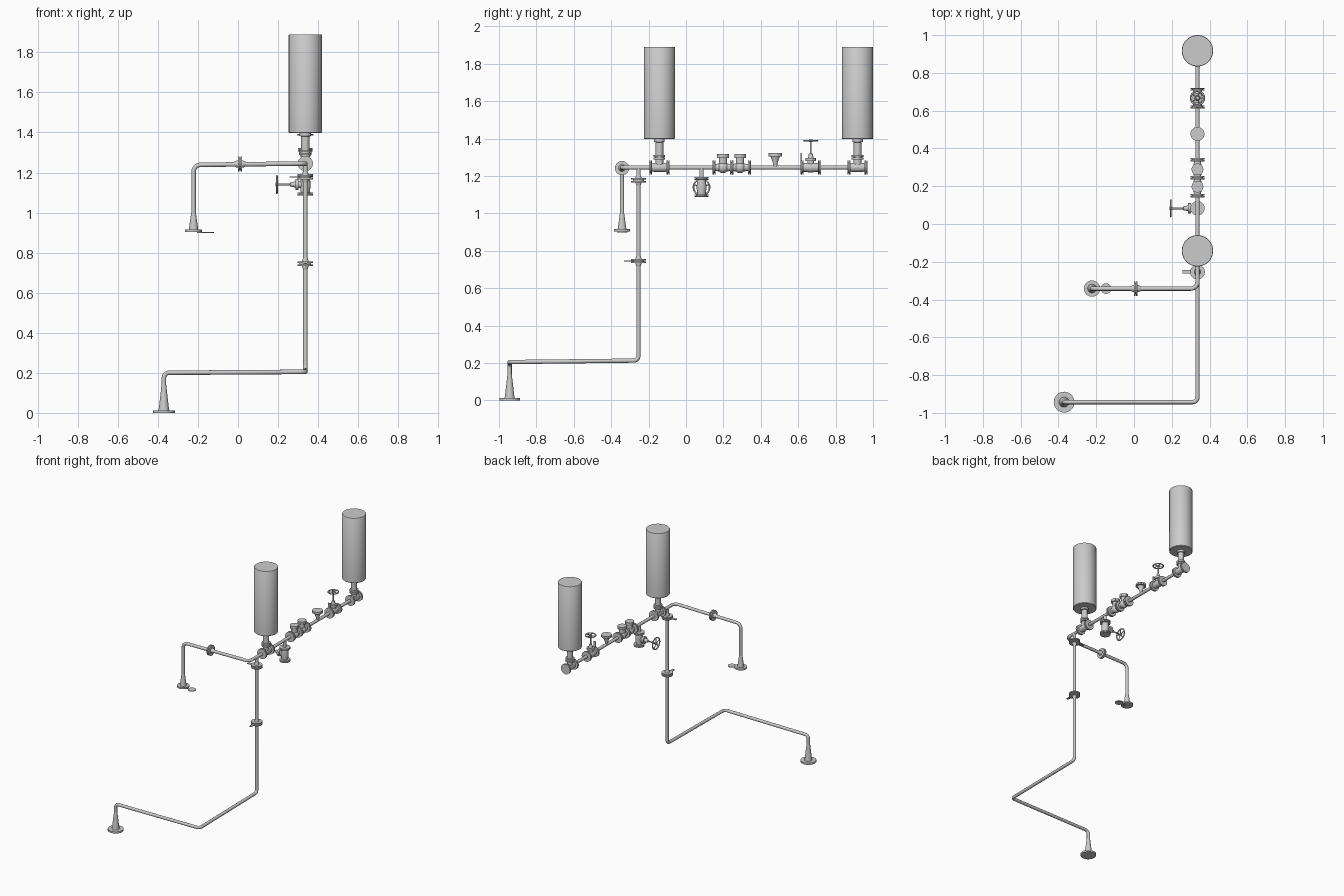
import bpy, bmesh, math
from mathutils import Vector

if "Cube" in bpy.data.objects:
    bpy.data.objects.remove(bpy.data.objects["Cube"])

X, Z = 0.336, 1.245            # main header line runs along y at this x, z
PR = 0.0115                    # pipe radius
AX = {'x': (1, 0, 0), '-x': (-1, 0, 0), 'y': (0, 1, 0), '-y': (0, -1, 0),
      'z': (0, 0, 1), '-z': (0, 0, -1)}


def finish(name, bm):
    bmesh.ops.recalc_face_normals(bm, faces=bm.faces)
    me = bpy.data.meshes.new(name)
    bm.to_mesh(me)
    bm.free()
    ob = bpy.data.objects.new(name, me)
    bpy.context.collection.objects.link(ob)
    return ob


def lathe(name, prof, loc, axis='z', n=32):
    """Revolve closed (radius, height) profile from bottom to top around axis."""
    q = Vector((0, 0, 1)).rotation_difference(Vector(AX[axis]))
    bm = bmesh.new()
    rings = []
    for r, h in prof:
        rings.append([bm.verts.new(Vector(loc) + q @ Vector((
            r * math.cos(2 * math.pi * i / n), r * math.sin(2 * math.pi * i / n), h)))
            for i in range(n)])
    for a, b in zip(rings, rings[1:]):
        for i in range(n):
            bm.faces.new((a[i], a[(i + 1) % n], b[(i + 1) % n], b[i]))
    bm.faces.new(rings[0][::-1])
    bm.faces.new(rings[-1])
    return finish(name, bm)


def disc(name, r, t, loc, axis='z'):
    return lathe(name, [(r, -t / 2), (r, t / 2)], loc, axis)


def pipe(name, pts, r=PR, bend=0.03, cyclic=False):
    """Round pipe through points with filleted elbows."""
    pts = [Vector(p) for p in pts]
    path = pts[:]
    if not cyclic:
        path = [pts[0]]
        for a, p, b in zip(pts, pts[1:], pts[2:]):
            s, e = p + (a - p).normalized() * bend, p + (b - p).normalized() * bend
            for i in range(9):
                t = math.pi / 2 * i / 8
                path.append(p + (s - p) * (1 - math.sin(t)) + (e - p) * (1 - math.cos(t)))
        path.append(pts[-1])
    cu = bpy.data.curves.new(name, 'CURVE')
    cu.dimensions = '3D'
    cu.bevel_depth, cu.bevel_resolution, cu.use_fill_caps = r, 5, True
    sp = cu.splines.new('POLY')
    sp.points.add(len(path) - 1)
    for q, p in zip(sp.points, path):
        q.co = (*p, 1)
    sp.use_cyclic_u = cyclic
    ob = bpy.data.objects.new(name, cu)
    bpy.context.collection.objects.link(ob)
    return ob


def box(name, loc, size):
    bm = bmesh.new()
    bmesh.ops.create_cube(bm, size=1)
    for v in bm.verts:
        v.co = Vector(loc) + Vector([c * s for c, s in zip(v.co, size)])
    return finish(name, bm)


def flange_pair(name, loc, axis, r=0.038, t=0.008, gap=0.003):
    d = Vector(AX[axis]) * (t + gap) / 2
    for s in (-1, 1):
        disc(name, r, t, Vector(loc) + d * s, axis)
    disc(name + "_gasket", r * 0.75, gap * 1.5, loc, axis)


def handwheel(name, c, axis, r):
    q = Vector((0, 0, 1)).rotation_difference(Vector(AX[axis]))
    at = lambda k, n, rr: Vector(c) + q @ Vector((rr * math.cos(2 * math.pi * k / n),
                                                  rr * math.sin(2 * math.pi * k / n), 0))
    pipe(name + "_rim", [at(k, 40, r) for k in range(40)], 0.0045, cyclic=True)
    for k in range(5):
        pipe(name + "_spoke", [c, at(k, 5, r)], 0.003)
    disc(name + "_hub", 0.009, 0.012, c, axis)


# header with upper branch, and lower branch
pipe("header_pipe", [(X, 0.95, Z), (X, -0.342, Z), (-0.222, -0.342, 1.238), (-0.222, -0.342, 0.99)], bend=0.035)
pipe("lower_pipe", [(X, -0.254, Z), (X, -0.254, 0.213), (X, -0.943, 0.205),
                    (-0.37, -0.943, 0.2), (-0.37, -0.943, 0.12)], bend=0.026)

# bell feet
lathe("lower_foot_bell", [(0.027, 0), (0.024, 0.02), (0.013, 0.115), (PR, 0.13)], (-0.37, -0.943, 0.012))
disc("lower_foot_flange", 0.055, 0.013, (-0.37, -0.943, 0.0065))
lathe("upper_foot_bell", [(0.024, 0), (0.022, 0.015), (0.013, 0.08), (PR, 0.09)], (-0.222, -0.342, 0.91))
disc("upper_foot_flange", 0.043, 0.012, (-0.222, -0.342, 0.909))
disc("spectacle_disc", 0.028, 0.005, (-0.148, -0.342, 0.9))
box("spectacle_web", (-0.18, -0.342, 0.9), (0.05, 0.014, 0.005))

# branch flanges and blind handles
lathe("branch_hub", [(PR, -0.03), (0.018, -0.015), (0.018, 0.015), (PR, 0.03)], (0.01, -0.342, Z - 0.003), 'x')
flange_pair("branch_flange", (0.01, -0.342, Z - 0.003), 'x')
for z in (1.177, 0.745):
    lathe("riser_hub", [(PR, -0.028), (0.017, -0.012), (0.017, 0.012), (PR, 0.028)], (X, -0.254, z))
    flange_pair("riser_flange", (X, -0.254, z), 'z', r=0.039, gap=0.006)
box("blind_handle_side", (0.285, -0.252, 1.177), (0.055, 0.018, 0.005))
box("blind_handle_front", (X, -0.305, 0.745), (0.018, 0.055, 0.005))

# bladder tanks on tees
for y in (-0.142, 0.917):
    lathe("tank", [(0.08, 1.397), (0.083, 1.4), (0.083, 1.887), (0.081, 1.89)], (X, y, 0), n=48)
    lathe("tank_neck", [(0.021, 1.25), (0.021, 1.38), (0.028, 1.382), (0.028, 1.4)], (X, y, 0))
    flange_pair("tank_neck_flange", (X, y, 1.3), 'z', r=0.031, t=0.011, gap=0.004)
    lathe("tee_body", [(0.021, -0.048), (0.024, -0.02), (0.024, 0.02), (0.021, 0.048)], (X, y, Z), 'y')
    for s in (-1, 1):
        flange_pair("tee_flange", (X, y + s * 0.046, Z), 'y', t=0.006)

# two check valves with bolted covers
for y in (0.15, 0.245, 0.34):
    flange_pair("check_flange", (X, y, Z), 'y', t=0.007)
ball = [(0.03 * math.sin(a), -0.03 * math.cos(a)) for a in [0.1 + (math.pi - 0.2) * i / 12 for i in range(13)]]
for y in (0.198, 0.289):
    lathe("check_body", ball, (X, y, Z))
    lathe("check_barrel", [(0.018, -0.045), (0.024, 0), (0.018, 0.045)], (X, y, Z), 'y')
    lathe("check_cover", [(0.022, 0), (0.022, 0.05), (0.031, 0.05), (0.031, 0.058), (0.029, 0.058),
                          (0.029, 0.062), (0.031, 0.062), (0.031, 0.072)], (X, y, Z))

# capped outlet
lathe("outlet_cone", [(0.011, 0), (0.011, 0.02), (0.025, 0.06), (0.037, 0.06), (0.037, 0.067),
                      (0.035, 0.067), (0.035, 0.07), (0.037, 0.07), (0.037, 0.077)], (X, 0.477, Z))


def gate_valve(name, c, stem, flow, reach, wheel_r):
    """Gate valve body, bonnet, stem and wheel along the stem axis."""
    lathe(name + "_body", [(v[0] * 0.9, v[1] * 0.9) for v in ball], c)
    lathe(name + "_barrel", [(0.022, -0.045), (0.027, 0), (0.022, 0.045)], c, flow)
    for s in (-1, 1):
        flange_pair(name + "_flange", Vector(c) + Vector(AX[flow]) * s * 0.046, flow, t=0.006)
    lathe(name + "_bonnet", [(0.018, 0), (0.018, 0.034), (0.027, 0.034), (0.027, 0.05), (0.015, 0.05),
                             (0.01, 0.075), (0.005, 0.078), (0.005, reach)], c, stem)
    handwheel(name + "_wheel", Vector(c) + Vector(AX[stem]) * (reach - 0.004), stem, wheel_r)


# inline gate valve, with paddle blind before it
gate_valve("line_valve", (X, 0.667, Z), 'z', 'y', 0.147, 0.036)
disc("paddle_blind", 0.038, 0.008, (X, 0.616, Z), 'y')
box("paddle_handle", (X, 0.616, Z + 0.055), (0.016, 0.006, 0.045))

# drain gate valve hanging under the header
pipe("drain_pipe", [(X, 0.083, Z), (X, 0.083, 1.12)])
gate_valve("drain_valve", (X, 0.083, 1.14), '-x', 'z', 0.146, 0.043)

# turn pipes into meshes and smooth everything by angle
bpy.ops.object.select_all(action='SELECT')
bpy.context.view_layer.objects.active = bpy.data.objects["header_pipe"]
bpy.ops.object.convert(target='MESH')
bpy.ops.object.select_all(action='SELECT')
bpy.ops.object.shade_smooth_by_angle(angle=math.radians(35))
